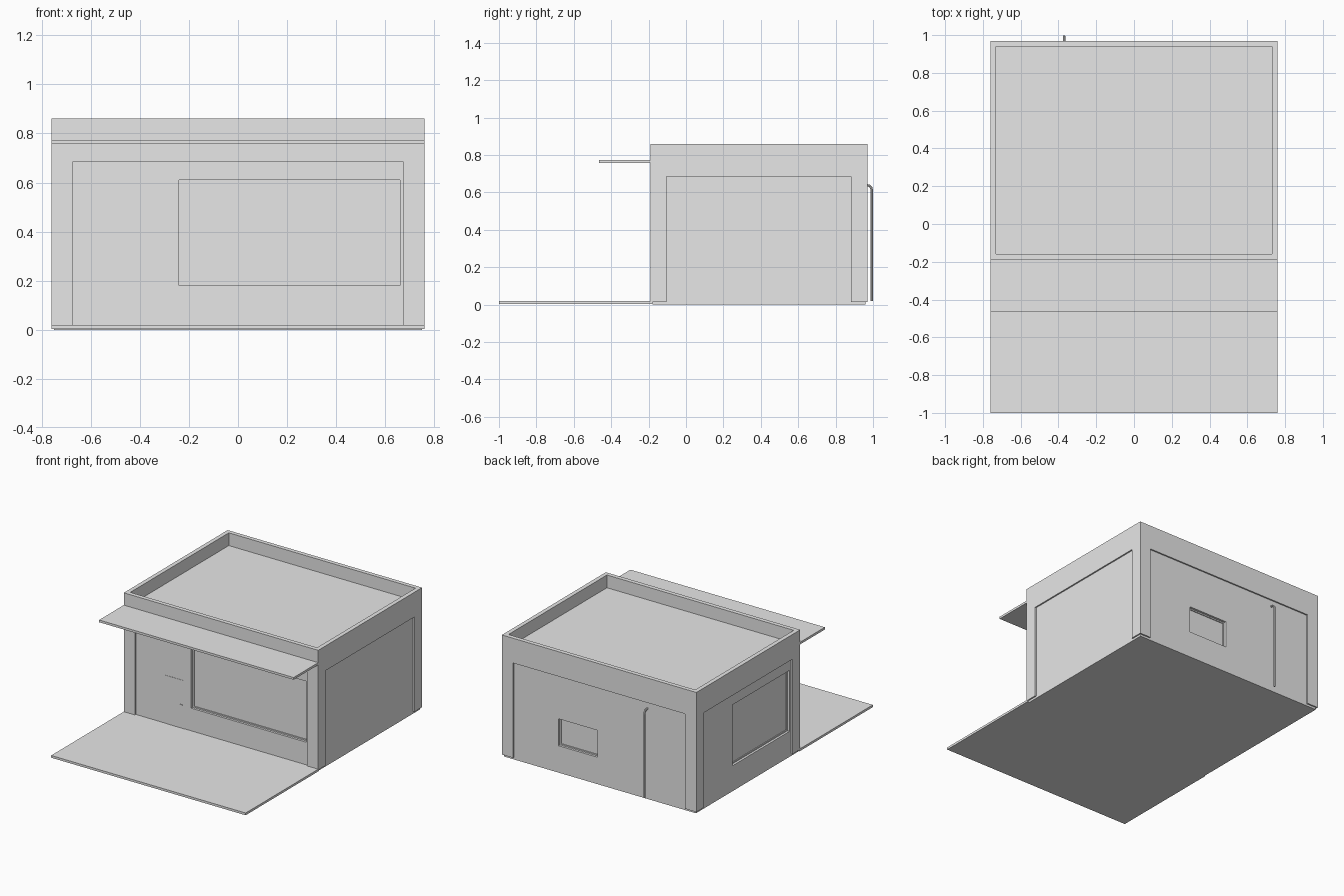
import bpy, bmesh
from mathutils import Vector

old = bpy.data.objects.get("Cube")
if old:
    bpy.data.objects.remove(old, do_unlink=True)

grey = bpy.data.materials.new("plain_grey")
grey.use_nodes = True
GREY = (0.8, 0.8, 0.8, 1)
grey.diffuse_color = GREY
grey.node_tree.nodes["Principled BSDF"].inputs["Base Color"].default_value = GREY

HALF, FRONT, BACK = 0.76, -0.19, 0.97   # outer walls
RECESS, POST = 0.01, 0.087              # panel setback, corner post width
REVEAL = 0.022                          # window depth


def box(name, lo, hi):
    """Box between two opposite corners."""
    lo, hi = Vector(lo), Vector(hi)
    bm = bmesh.new()
    bmesh.ops.create_cube(bm, size=1)
    for v in bm.verts:
        v.co = (lo + hi) / 2 + v.co * (hi - lo)
    mesh = bpy.data.meshes.new(name)
    bm.to_mesh(mesh)
    bm.free()
    obj = bpy.data.objects.new(name, mesh)
    bpy.context.collection.objects.link(obj)
    mesh.materials.append(grey)
    return obj


def cut(obj, lo, hi):
    """Subtract a box from an object."""
    cutter = box("cutter", lo, hi)
    cutter.hide_render = True
    mod = obj.modifiers.new("cut", 'BOOLEAN')
    mod.operation, mod.solver, mod.object = 'DIFFERENCE', 'EXACT', cutter
    bpy.context.view_layer.objects.active = obj
    bpy.ops.object.modifier_apply(modifier=mod.name)
    bpy.data.objects.remove(cutter, do_unlink=True)


def window(name, wall, axis, plane, inward, span, zs, rim=0.009):
    """Cut a reveal into a wall and put a thin rim around its bottom."""
    def corner(depth, u, z):
        p = plane + inward * depth
        return (p, u, z) if axis == 'x' else (u, p, z)

    def ends(d0, d1, margin):
        a = corner(d0, span[0] + margin, zs[0] + margin)
        b = corner(d1, span[1] - margin, zs[1] - margin)
        return [min(p) for p in zip(a, b)], [max(p) for p in zip(a, b)]

    cut(wall, *ends(-0.05, REVEAL, 0))
    frame = box(name + "_frame", *ends(REVEAL - 0.006, REVEAL + 0.004, 0))
    cut(frame, *ends(-0.05, 0.1, rim))


# Recessed wall panels and floor
panels = box("wall_panels", (-HALF + RECESS, FRONT + RECESS, 0),
             (HALF - RECESS, BACK - RECESS, 0.75))
window("front_window", panels, 'y', FRONT + RECESS, 1, (-0.24, 0.66), (0.18, 0.61))
window("right_window", panels, 'x', -HALF + RECESS, 1, (-0.085, 0.55), (0.18, 0.61))
window("back_window", panels, 'y', BACK - RECESS, -1, (0.02, 0.326), (0.19, 0.38))

# Corner posts and upper band, with the roof sunk behind a parapet
shell = box("posts_and_parapet", (-HALF, FRONT, 0.015), (HALF, BACK, 0.86))
cut(shell, (-1, FRONT + POST, -1), (1, BACK - POST, 0.685))
cut(shell, (-HALF + POST, -1, -1), (HALF - POST, 2, 0.685))
cut(shell, (-HALF + 0.03, FRONT + 0.03, 0.77), (HALF - 0.03, BACK - 0.03, 1))

# Canopy and paved apron
box("canopy", (-HALF, -0.465, 0.757), (HALF, FRONT + 0.005, 0.773))
box("apron", (-HALF, -1, 0.004), (HALF, FRONT + RECESS, 0.02))

# Door and handle
door_y = FRONT + RECESS
box("door", (-0.44, door_y - 0.002, 0.02), (-0.295, door_y + 0.002, 0.36))
box("door_handle", (-0.325, door_y - 0.007, 0.184), (-0.305, door_y, 0.188))

# Drain pipe bending into the back wall
path = bpy.data.curves.new("drain_pipe", 'CURVE')
path.dimensions = '3D'
path.bevel_depth, path.bevel_resolution = 0.0065, 2
path.use_fill_caps = True
spline = path.splines.new('POLY')
points = [(0.993, 0.02), (0.993, 0.612), (0.99, 0.625), (0.982, 0.635), (0.95, 0.642)]
spline.points.add(len(points) - 1)
for p, (y, z) in zip(spline.points, points):
    p.co = (-0.37, y, z, 1)
spline.use_smooth = False
path.materials.append(grey)
bpy.context.collection.objects.link(bpy.data.objects.new("drain_pipe", path))
